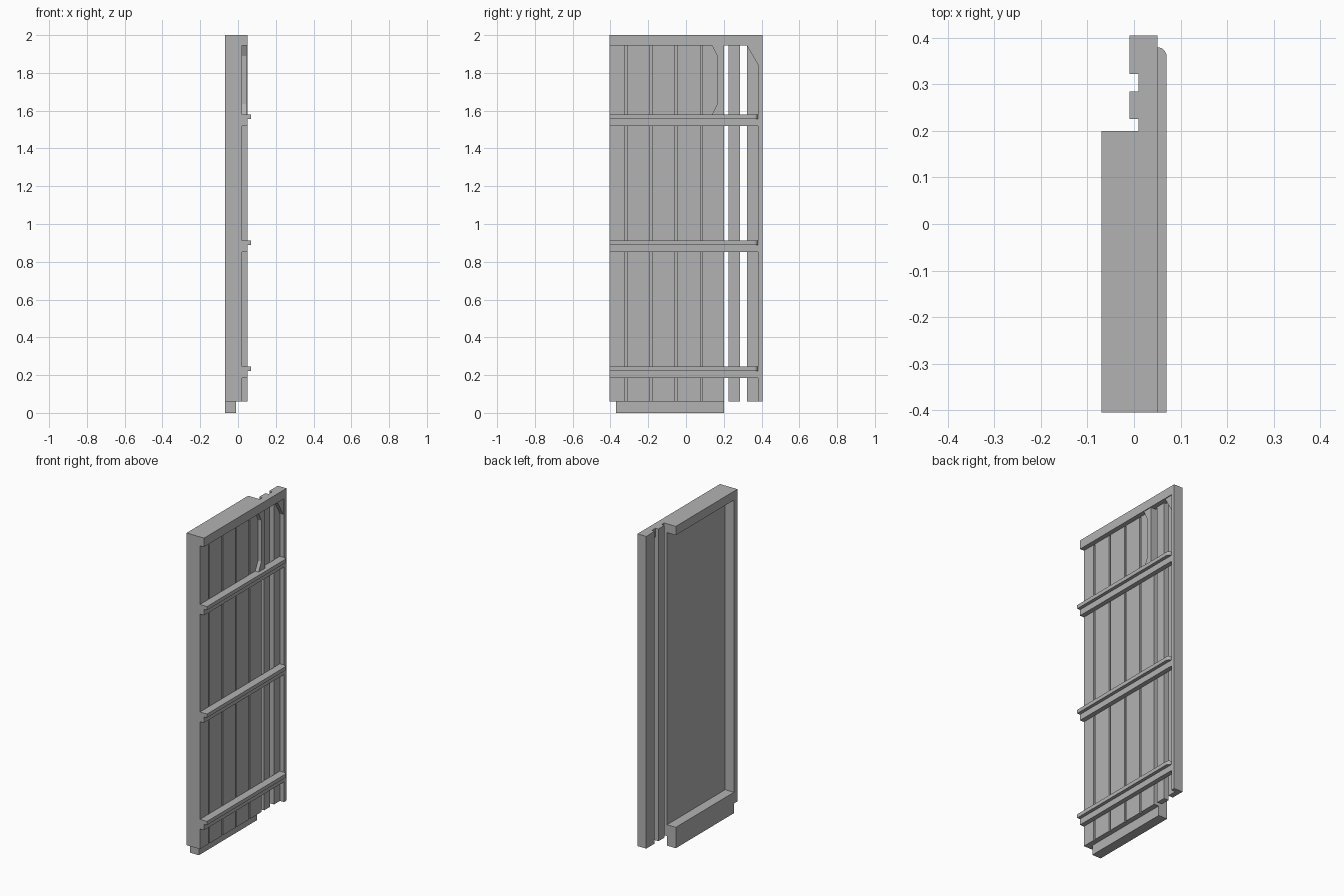
import bpy
import math

cube = bpy.data.objects.get("Cube")
if cube:
    bpy.data.objects.remove(cube, do_unlink=True)

grey = bpy.data.materials.new("plain grey")
grey.use_nodes = True
colour = (0.45, 0.45, 0.45, 1)
grey.diffuse_color = colour
grey.node_tree.nodes["Principled BSDF"].inputs["Base Color"].default_value = colour


def prism(name, outline, low, high, axis):
    """Extrude a 2D outline: axis 'z' takes (x, y) points, axis 'x' takes (y, z)."""
    def place(p, h):
        return (p[0], p[1], h) if axis == "z" else (h, p[0], p[1])
    n = len(outline)
    verts = [place(p, low) for p in outline] + [place(p, high) for p in outline]
    faces = [tuple(reversed(range(n))), tuple(range(n, 2 * n))]
    faces += [(i, (i + 1) % n, n + (i + 1) % n, n + i) for i in range(n)]
    mesh = bpy.data.meshes.new(name)
    mesh.from_pydata(verts, [], faces)
    mesh.materials.append(grey)
    obj = bpy.data.objects.new(name, mesh)
    bpy.context.collection.objects.link(obj)
    return obj


def box(name, x, y, z):
    return prism(name, [(x[0], y[0]), (x[1], y[0]), (x[1], y[1]), (x[0], y[1])], z[0], z[1], "z")


FRONT, BACK, EDGE = -0.405, 0.405, 0.2
BASE, LINTEL, TOP = 0.06, 1.945, 2.0
INNER, FACE, PROUD = -0.01, 0.022, 0.05

# Top beam, stepped along its inner side
steps = [(PROUD, FRONT), (PROUD, BACK), (INNER, BACK), (INNER, 0.322), (0.01, 0.322),
         (0.01, 0.285), (INNER, 0.285), (INNER, 0.226), (0.01, 0.226), (0.01, EDGE),
         (-0.07, EDGE), (-0.07, FRONT)]
prism("top_beam", steps, LINTEL, TOP, "z")

# Panel with shallow grooves between its boards
outline = [(INNER, FRONT), (FACE, FRONT)]
for i in range(4):
    y = -0.322 + i * 0.1325
    outline += [(FACE, y), (0.012, y), (0.012, y + 0.013), (FACE, y + 0.013)]
outline += [(FACE, EDGE), (INNER, EDGE)]
prism("board_panel", outline, BASE, LINTEL, "z")

# Deep frame on the inner side
box("front_stile", (-0.07, INNER), (FRONT, -0.37), (BASE, LINTEL))
box("bottom_plinth", (-0.07, INNER), (-0.37, EDGE), (0, 0.13))

# Open slats and rear post
box("narrow_slat", (INNER, FACE), (0.226, 0.285), (BASE, LINTEL))
box("rear_post", (INNER, FACE), (0.322, BACK), (BASE, LINTEL))
box("rear_post_edge", (FACE, PROUD), (0.38, BACK), (BASE, LINTEL))

# Cross rails, each with a ledge whose rear corner is rounded
ledge = [(PROUD, FRONT), (0.07, FRONT)]
for i in range(7):
    a = math.radians(15 * i)
    ledge.append((PROUD + 0.02 * math.cos(a), 0.36 + 0.02 * math.sin(a)))
for name, z in (("lower", 0.185), ("middle", 0.852), ("upper", 1.52)):
    box(name + "_rail", (FACE, PROUD), (FRONT, 0.38), (z, z + 0.06))
    prism(name + "_ledge", ledge, z + 0.037, z + 0.06, "z")

# Chamfered upright and corner brace below the top beam
upright = [(0.138, 1.58), (EDGE, 1.58), (EDGE, LINTEL), (0.138, LINTEL), (0.165, 1.89), (0.165, 1.635)]
prism("raised_upright", upright, FACE, 0.045, "x")
prism("corner_brace", [(0.322, LINTEL), (0.38, 1.845), (0.38, LINTEL)], FACE, 0.045, "x")
